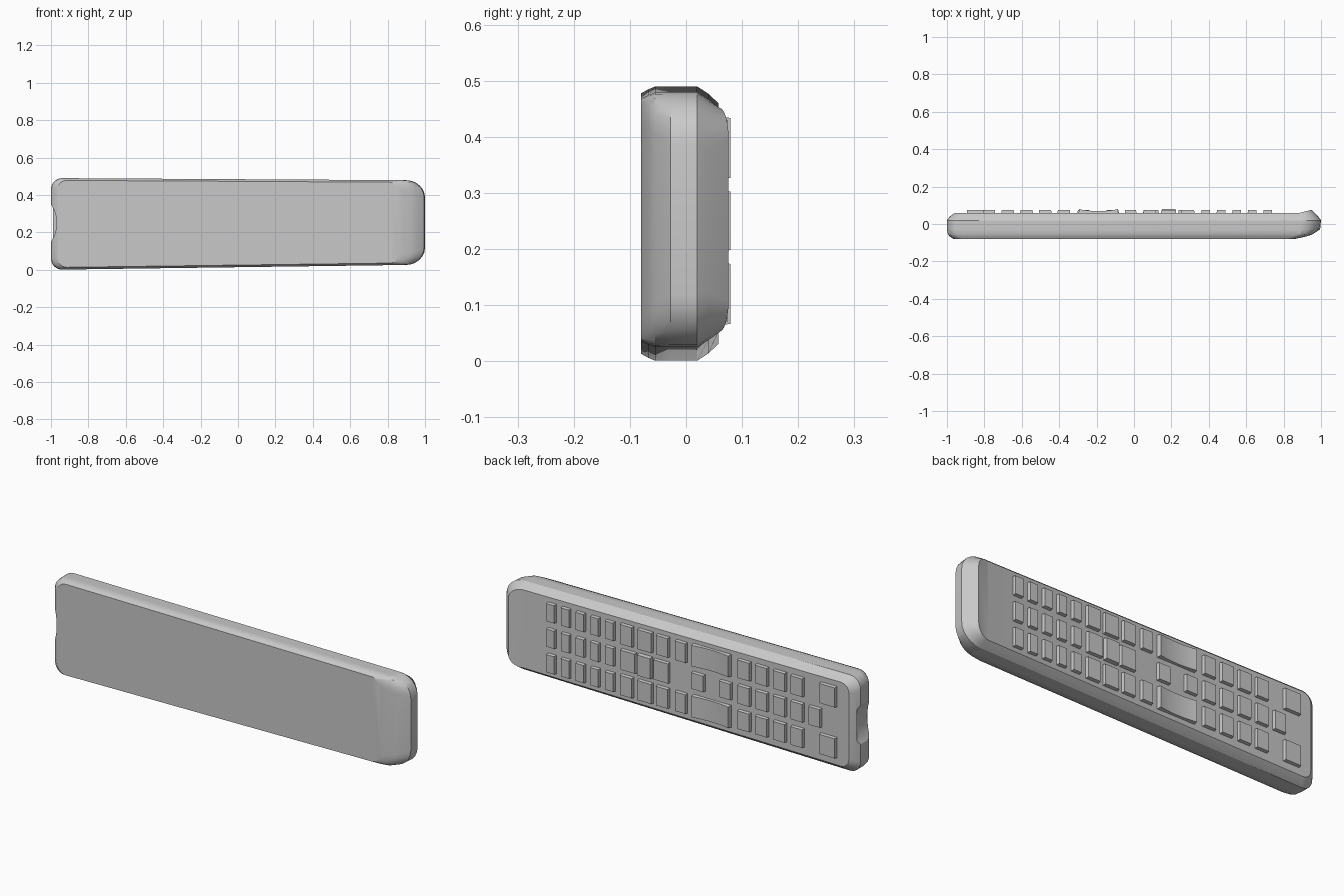
import bpy, bmesh, math

if "Cube" in bpy.data.objects:
    bpy.data.objects.remove(bpy.data.objects["Cube"])

grey = bpy.data.materials.new("plain grey")
grey.use_nodes = True
colour = (0.58, 0.58, 0.58, 1)
grey.diffuse_color = colour
grey.node_tree.nodes["Principled BSDF"].inputs["Base Color"].default_value = colour

HEIGHT = 0.49
PANEL = 0.058


def finish(bm, name, angle=None):
    """Turn a bmesh into a coloured object."""
    bmesh.ops.recalc_face_normals(bm, faces=bm.faces)
    mesh = bpy.data.meshes.new(name)
    bm.to_mesh(mesh)
    bm.free()
    mesh.materials.append(grey)
    ob = bpy.data.objects.new(name, mesh)
    bpy.context.collection.objects.link(ob)
    if angle:
        bpy.ops.object.select_all(action='DESELECT')
        ob.select_set(True)
        bpy.context.view_layer.objects.active = ob
        bpy.ops.object.shade_smooth_by_angle(angle=math.radians(angle))
    return ob


def taper(x, z):
    """Narrow the body slightly towards the left end."""
    t = (x + 1) / 2
    low, high = 0.027 * t, HEIGHT - 0.012 * t
    return low + z / HEIGHT * (high - low)


def ring(bm, y, x0, x1, inset, r0, r1, steps=6):
    """Rounded rectangle outline at depth y."""
    z0, z1 = inset, HEIGHT - inset
    corners = [(x1 - r1, z1 - r1, r1), (x0 + r0, z1 - r0, r0),
               (x0 + r0, z0 + r0, r0), (x1 - r1, z0 + r1, r1)]
    verts = []
    for q, (cx, cz, r) in enumerate(corners):
        for i in range(steps + 1):
            a = math.pi / 2 * (q + i / steps)
            x, z = cx + r * math.cos(a), cz + r * math.sin(a)
            verts.append(bm.verts.new((x, y, taper(x, z))))
    return verts


# Body: depth, right end, left end, edge inset, corner radii
sections = [(-0.08, -0.965, 0.86, 0.012, 0.05, 0.05),
            (-0.067, -0.985, 0.92, 0.005, 0.055, 0.07),
            (-0.055, -0.995, 0.955, 0, 0.06, 0.08),
            (-0.028, -1, 0.995, 0, 0.06, 0.1),
            (0.02, -1, 1, 0, 0.06, 0.1),
            (0.04, -0.985, 0.985, 0.013, 0.06, 0.09),
            (PANEL, -0.96, 0.95, 0.03, 0.045, 0.06)]
bm = bmesh.new()
rings = [ring(bm, *s) for s in sections]
for a, b in zip(rings, rings[1:]):
    for i in range(len(a)):
        j = (i + 1) % len(a)
        bm.faces.new((a[i], a[j], b[j], b[i]))
bm.faces.new(rings[0])
bm.faces.new(rings[-1])

# Raised lip at the left end of the button panel
bmesh.ops.bisect_plane(bm, geom=bm.verts[:] + bm.edges[:] + bm.faces[:],
                       plane_co=(0.88, 0, 0), plane_no=(1, 0, 0))
for v in bm.verts:
    if v.co.y > PANEL - 0.002:
        v.co.y += 0.018 * max(0, (v.co.x - 0.88) / 0.07)
body = finish(bm, "body", 28)

# Shallow curved notch in the right end
bpy.ops.mesh.primitive_cylinder_add(vertices=96, radius=0.18, depth=0.11,
                                    location=(-1.15, -0.02, 0.25),
                                    rotation=(math.pi / 2, 0, 0))
cutter = bpy.context.object
cutter.name = "notch_cutter"
cutter.hide_render = True
cutter.data.materials.append(grey)
cut = body.modifiers.new("notch", 'BOOLEAN')
cut.operation = 'DIFFERENCE'
cut.solver = 'EXACT'
cut.object = cutter
bpy.ops.object.select_all(action='DESELECT')
body.select_set(True)
bpy.context.view_layer.objects.active = body
bpy.ops.object.modifier_apply(modifier=cut.name)
bpy.data.objects.remove(cutter)


def button(name, x, z, width, height, top=0.074, dip=0, parts=1):
    """Block with a slightly smaller top, optionally dished along x."""
    bm = bmesh.new()
    rows = []
    for i in range(parts + 1):
        s = 2 * i / parts - 1
        y = top - dip * (1 - s * s)
        w, h, e = width / 2, height / 2, 0.004
        outline = [(w, -h, PANEL - 0.01), (w - e, e - h, y),
                   (w - e, h - e, y), (w, h, PANEL - 0.01)]
        rows.append([bm.verts.new((x + s * a, d, z + b)) for a, b, d in outline])
    for p, q in zip(rows, rows[1:]):
        for k in range(4):
            n = (k + 1) % 4
            bm.faces.new((p[k], p[n], q[n], q[k]))
    bm.faces.new(rows[0])
    bm.faces.new(rows[-1])
    return finish(bm, name, 30 if dip else None)


MID, STEP = 0.25, 0.13
levels = {"lower": MID - STEP, "middle": MID, "upper": MID + STEP}

# Small keys and number keys, three rows each
for row, z in levels.items():
    for i in range(5):
        button(f"{row}_small_key_{i + 1}", 0.715 - 0.083 * i, z, 0.052, 0.098)
    for i in range(4):
        button(f"{row}_number_key_{i + 1}", -0.375 - 0.1 * i, z, 0.072, 0.1)

# Outer rows: corner keys, direction arms, rockers and end keys
for row in ("lower", "upper"):
    z = levels[row]
    button(f"{row}_corner_key", 0.288, z, 0.075, 0.108)
    button(f"{row}_direction_arm", 0.185, z, 0.085, 0.108)
    button(f"{row}_side_key", 0.085, z, 0.072, 0.105)
    button(f"{row}_menu_key", -0.018, z, 0.066, 0.105)
    button(f"{row}_rocker", -0.19, z, 0.215, 0.115, 0.079, 0.01, 12)
    button(f"{row}_end_key", -0.848, z, 0.095, 0.108)

# Middle row: direction pad and single keys
button("pad_centre", 0.185, MID, 0.08, 0.112, 0.079)
for side in (-1, 1):
    button("side_direction_arm", 0.185 + 0.094 * side, MID, 0.088, 0.108)
button("middle_key_left", -0.115, MID, 0.072, 0.09)
button("middle_key_right", -0.27, MID, 0.068, 0.09)
button("middle_end_key", -0.775, MID, 0.07, 0.1)
